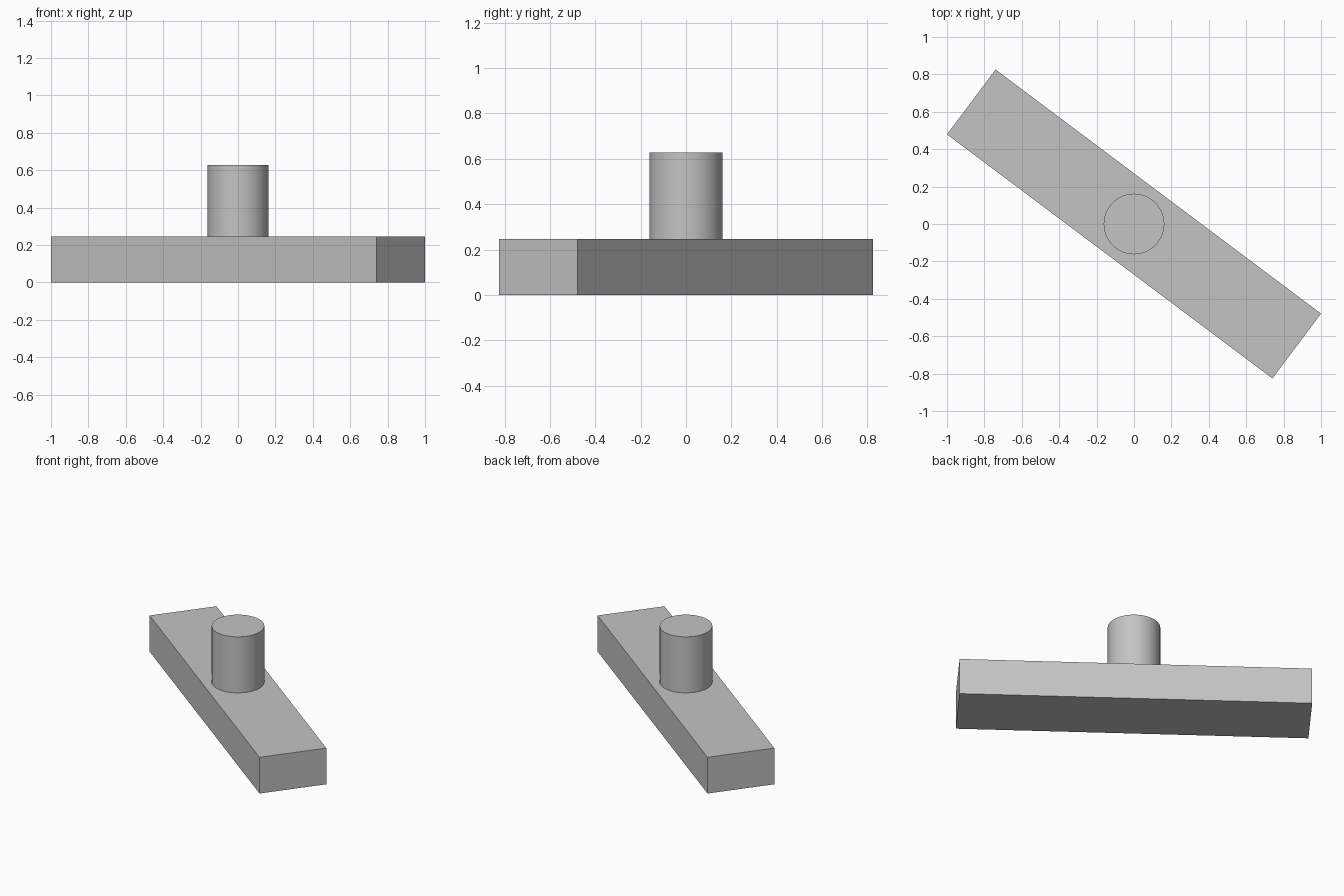
import bpy
import math

cube = bpy.data.objects.get("Cube")
if cube:
    bpy.data.objects.remove(cube, do_unlink=True)

# One plain grey for the whole model
GREY = (0.55, 0.55, 0.55, 1.0)
grey = bpy.data.materials.new("plain_grey")
grey.use_nodes = True
grey.diffuse_color = GREY
grey.node_tree.nodes["Principled BSDF"].inputs["Base Color"].default_value = GREY

BAR_LENGTH, BAR_WIDTH, BAR_HEIGHT = 2.175, 0.433, 0.246
BAR_ANGLE = -math.atan2(3, 4)
POST_RADIUS, POST_TOP = 0.162, 0.627


def finish(name):
    obj = bpy.context.object
    obj.name = obj.data.name = name
    obj.data.materials.append(grey)
    return obj


# Rectangular bar, turned diagonally on the ground
bpy.ops.mesh.primitive_cube_add(size=1, location=(0, 0, BAR_HEIGHT / 2))
bar = finish("base_bar")
bar.scale = (BAR_LENGTH, BAR_WIDTH, BAR_HEIGHT)
bar.rotation_euler.z = BAR_ANGLE

# Round post standing on the middle of the bar
bpy.ops.mesh.primitive_cylinder_add(
    vertices=64, radius=POST_RADIUS, depth=POST_TOP - BAR_HEIGHT,
    location=(0, 0, (POST_TOP + BAR_HEIGHT) / 2))
finish("round_post")
bpy.ops.object.shade_smooth_by_angle(angle=math.radians(30))
